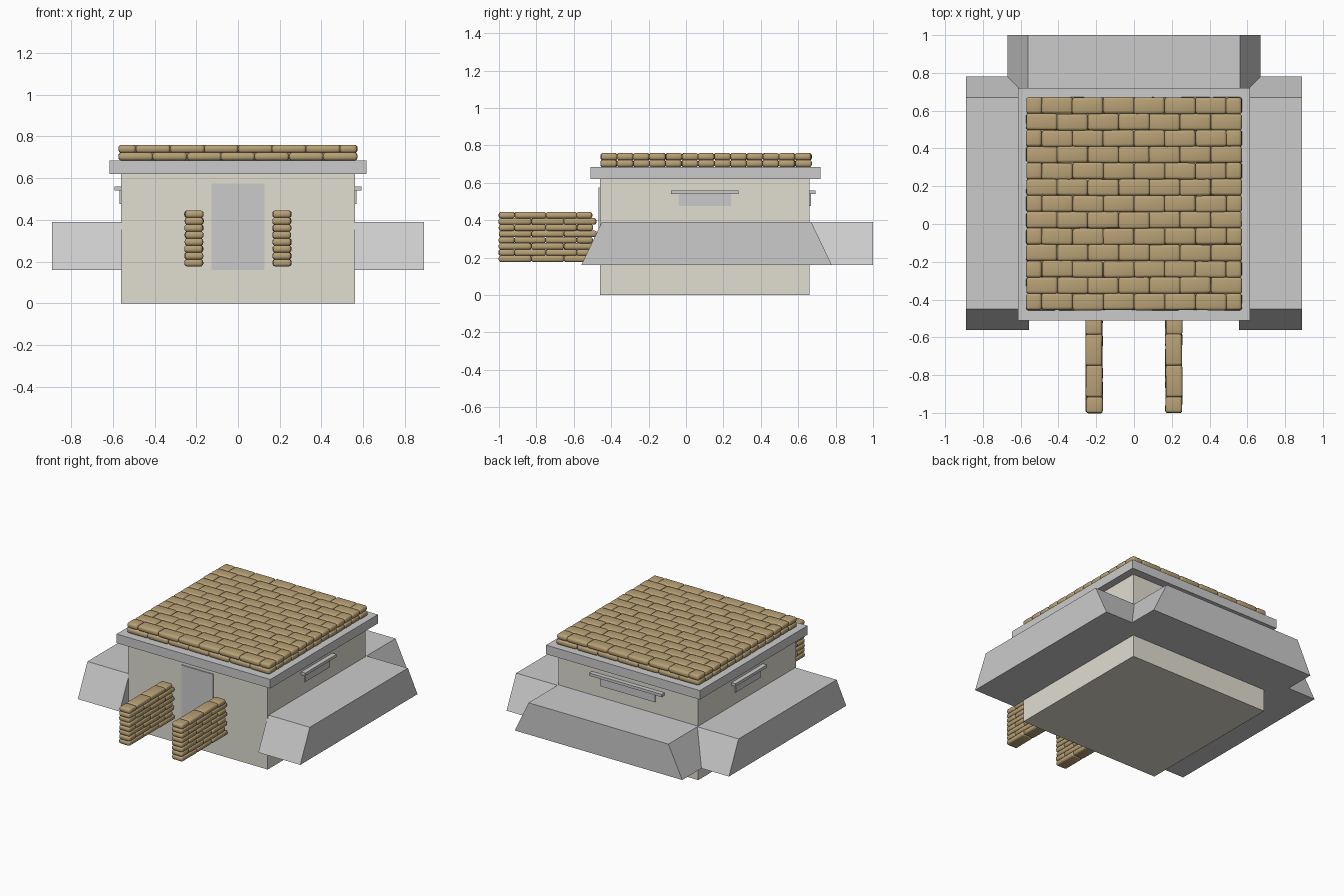
import bpy, bmesh, random
from mathutils import Matrix, Vector

if "Cube" in bpy.data.objects:
    bpy.data.objects.remove(bpy.data.objects["Cube"])

random.seed(4)


def material(name, rgb):
    m = bpy.data.materials.new(name)
    m.diffuse_color = (*rgb, 1)
    m.use_nodes = True
    m.node_tree.nodes["Principled BSDF"].inputs["Base Color"].default_value = m.diffuse_color
    return m


canvas = material("sandbag_canvas", (0.48, 0.355, 0.18))
plaster = material("wall_plaster", (0.75, 0.73, 0.64))


def finish(name, bm, mat=None, smooth=False):
    bmesh.ops.recalc_face_normals(bm, faces=bm.faces)
    me = bpy.data.meshes.new(name)
    bm.to_mesh(me)
    bm.free()
    if smooth:
        for p in me.polygons:
            p.use_smooth = True
    if mat:
        me.materials.append(mat)
    ob = bpy.data.objects.new(name, me)
    bpy.context.collection.objects.link(ob)
    return ob


def box(name, x, y, z, mat=None):
    """Box from (min, max) pairs."""
    bm = bmesh.new()
    size = [b - a for a, b in (x, y, z)]
    mid = [(a + b) / 2 for a, b in (x, y, z)]
    bmesh.ops.create_cube(bm, size=1, matrix=Matrix.Translation(mid) @ Matrix.Diagonal((*size, 1)))
    return finish(name, bm, mat)


def berm(name, along_x, near, far, centre):
    """Trapezoid profile (sloping ends) pushed out from the wall."""
    profile = [(-0.67, 0.16), (0.67, 0.16), (0.56, 0.39), (-0.56, 0.39)]
    bm = bmesh.new()
    rings = []
    for d in (near, far):
        rings.append([bm.verts.new((u + centre, d, z) if along_x else (d, u + centre, z))
                      for u, z in profile])
    a, b = rings
    bm.faces.new(a)
    bm.faces.new(b)
    for i in range(4):
        j = (i + 1) % 4
        bm.faces.new((a[i], a[j], b[j], b[i]))
    return finish(name, bm)


def add_bag(bm, centre, size):
    """Soft pillow-like block."""
    part = bmesh.ops.create_cube(bm, size=1)["verts"]
    jitter = [random.uniform(-0.002, 0.002) for _ in range(2)]
    m = (Matrix.Translation(Vector(centre) + Vector((*jitter, 0)))
         @ Matrix.Rotation(random.uniform(-0.015, 0.015), 4, 'Z')
         @ Matrix.Diagonal((*size, 1)))
    bmesh.ops.transform(bm, matrix=m, verts=part)
    edges = list({e for v in part for e in v.link_edges})
    bmesh.ops.bevel(bm, geom=edges, offset=min(size) * 0.38, segments=3,
                    profile=0.5, affect='EDGES')


def courses(start, end, count, shifted):
    """Spans of bags in a row; shifted rows begin and end with half bags."""
    step = (end - start) / count
    cuts = [start + step * i for i in range(count + 1)]
    if shifted:
        cuts = [start] + [start + step * (i + 0.5) for i in range(count)] + [end]
    return zip(cuts[:-1], cuts[1:])


# Bunker body and roof slab
box("bunker_walls", (-0.56, 0.56), (-0.46, 0.66), (0, 0.63), plaster)
box("roof_slab", (-0.615, 0.615), (-0.51, 0.72), (0.62, 0.685))
box("door", (-0.127, 0.127), (-0.467, -0.455), (0.16, 0.575))

# Raised banks on three sides
berm("back_bank", True, 0.65, 1.0, 0)
for s, side in ((1, "right"), (-1, "left")):
    berm(side + "_bank", False, s * 0.555, s * 0.89, 0.11)
    # Side firing slits with ledges
    box(side + "_slit", sorted((s * 0.55, s * 0.567)), (-0.04, 0.24), (0.475, 0.541))
    box(side + "_ledge", sorted((s * 0.55, s * 0.592)), (-0.08, 0.28), (0.54, 0.56))
box("back_slit", (-0.22, 0.22), (0.65, 0.669), (0.475, 0.541))
box("back_ledge", (-0.29, 0.29), (0.65, 0.692), (0.54, 0.56))

# Two layers of sandbags on the roof
bm = bmesh.new()
rows, y0, y1 = 13, -0.455, 0.67
dy = (y1 - y0) / rows
for layer in range(2):
    for r in range(rows):
        for a, b in courses(-0.57, 0.57, 7, (r + layer) % 2):
            add_bag(bm, ((a + b) / 2, y0 + dy * (r + 0.5), 0.7035 + 0.0365 * layer),
                    (b - a + 0.002, dy + 0.002, 0.039))
finish("roof_sandbags", bm, canvas, True)

# Sandbag walls flanking the door
for s, side in ((1, "right"), (-1, "left")):
    bm = bmesh.new()
    for layer in range(8):
        shifted = layer % 2
        for a, b in courses(-1.0, -0.5 + 0.02 * (1 - shifted), 3, shifted):
            add_bag(bm, (s * 0.211, (a + b) / 2, 0.194 + 0.0333 * layer),
                    (0.088, b - a + 0.002, 0.035))
    finish(side + "_sandbag_wall", bm, canvas, True)
